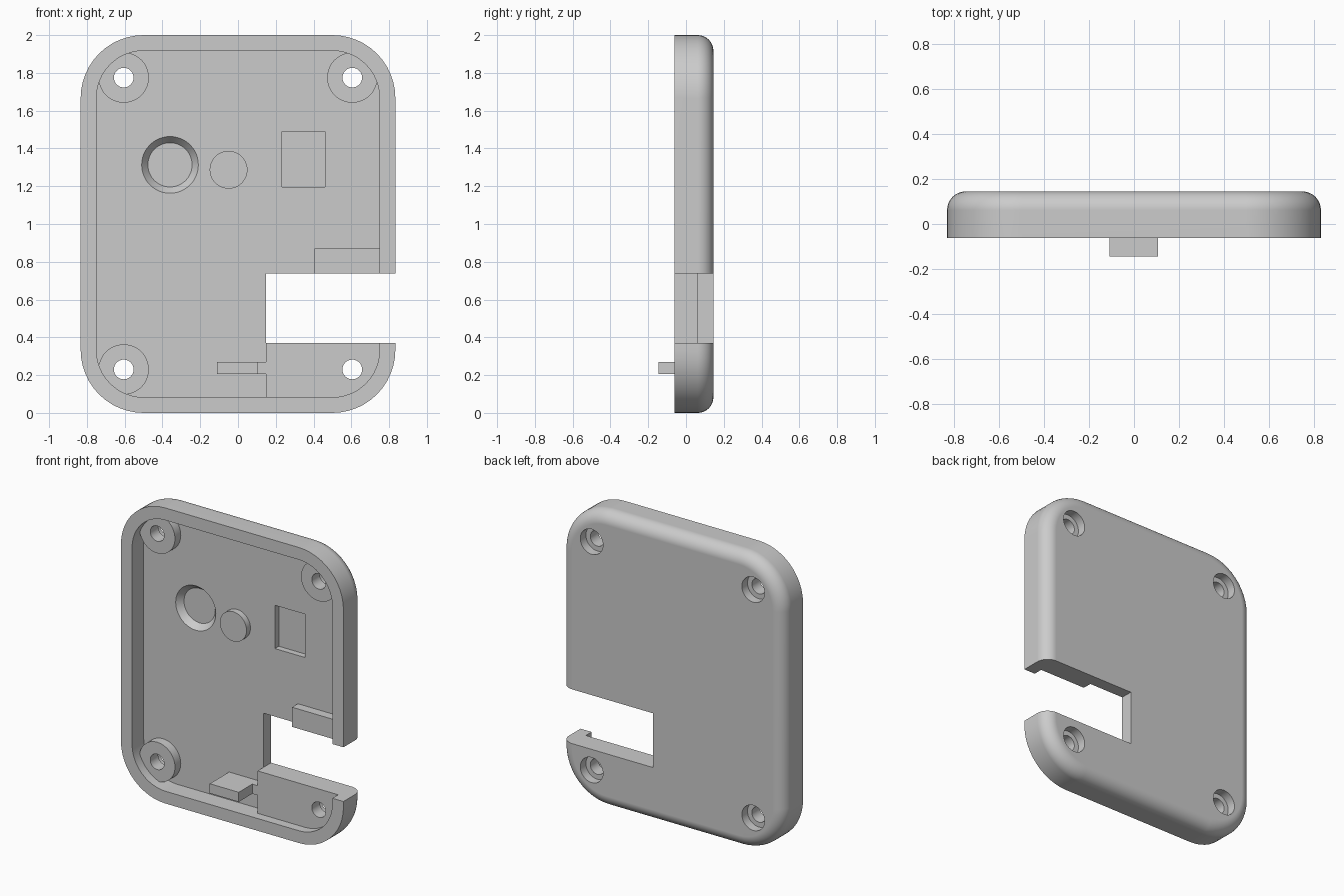
import bpy, bmesh
from math import sin, cos, pi
from mathutils import Matrix, Vector

cube = bpy.data.objects.get("Cube")
if cube:
    bpy.data.objects.remove(cube, do_unlink=True)

# Main dimensions
HALF_W, HALF_H, CORNER, WALL = 0.833, 1.0, 0.333, 0.083
FRONT, FLOOR, BACK = -0.062, 0.062, 0.145
BOSS_TOP = 0.0
SCREW_X, SCREW_LOW, SCREW_HIGH = 0.605, 0.23, 1.775

grey = bpy.data.materials.new("plain_grey")
grey.use_nodes = True
grey.diffuse_color = (0.6, 0.6, 0.6, 1)
grey.node_tree.nodes["Principled BSDF"].inputs["Base Color"].default_value = (0.6, 0.6, 0.6, 1)


def finish(bm, name):
    bmesh.ops.recalc_face_normals(bm, faces=bm.faces)
    mesh = bpy.data.meshes.new(name)
    bm.to_mesh(mesh)
    bm.free()
    obj = bpy.data.objects.new(name, mesh)
    bpy.context.collection.objects.link(obj)
    return obj


def box(name, x0, x1, y0, y1, z0, z1):
    bm = bmesh.new()
    bmesh.ops.create_cube(bm, size=1)
    bmesh.ops.scale(bm, vec=(x1 - x0, y1 - y0, z1 - z0), verts=bm.verts)
    bmesh.ops.translate(bm, vec=((x0 + x1) / 2, (y0 + y1) / 2, (z0 + z1) / 2), verts=bm.verts)
    return finish(bm, name)


def cylinder(name, x, z, y0, y1, r0, r1=None):
    """Round part along y, radius r0 at y0 and r1 at y1."""
    bm = bmesh.new()
    place = Matrix.Translation((x, (y0 + y1) / 2, z)) @ Matrix.Rotation(-pi / 2, 4, 'X')
    bmesh.ops.create_cone(bm, cap_ends=True, segments=48, radius1=r0,
                          radius2=r0 if r1 is None else r1, depth=y1 - y0, matrix=place)
    return finish(bm, name)


def loft(name, rings, steps=12):
    """Skin rounded rectangles given as (inset, y), capped at both ends."""
    bm = bmesh.new()
    loops = []
    for inset, y in rings:
        loop = []
        for quarter, (sx, sz) in enumerate([(1, 1), (-1, 1), (-1, -1), (1, -1)]):
            for i in range(steps + 1):
                a = (quarter + i / steps) * pi / 2
                r = CORNER - inset
                loop.append(bm.verts.new((sx * (HALF_W - CORNER) + r * cos(a), y,
                                          HALF_H + sz * (HALF_H - CORNER) + r * sin(a))))
        loops.append(loop)
    for a, b in zip(loops, loops[1:]):
        for i in range(len(a)):
            j = (i + 1) % len(a)
            bm.faces.new((a[i], a[j], b[j], b[i]))
    bm.faces.new(loops[0])
    bm.faces.new(loops[-1])
    return finish(bm, name)


def combine(target, tool, operation):
    """Apply a boolean and remove the helper."""
    tool.hide_render = True
    mod = target.modifiers.new(operation, 'BOOLEAN')
    mod.operation, mod.object, mod.solver = operation, tool, 'EXACT'
    graph = bpy.context.evaluated_depsgraph_get()
    mesh = bpy.data.meshes.new_from_object(target.evaluated_get(graph))
    target.modifiers.clear()
    target.data = mesh
    bpy.data.objects.remove(tool, do_unlink=True)


# Open tray with a rounded back edge
fillet = [(WALL * (1 - cos(t * pi / 20)), FLOOR + (BACK - FLOOR) * sin(t * pi / 20))
          for t in range(11)]
shell = loft("case_shell", [(WALL, FLOOR), (WALL, FRONT), (0, FRONT)] + fillet)

# Raised corner plate beside the notch
plate = loft("corner_plate", [(0.05, BOSS_TOP), (0.05, 0.09)])
combine(plate, box("plate_limit", 0.147, 1, -1, 1, -1, 0.4), 'INTERSECT')

# Parts that stand on the floor
additions = [
    plate,
    box("plate_link", 0.09, 0.2, BOSS_TOP, 0.08, 0.205, 0.27),
    box("latch_tab", -0.11, 0.107, -BACK, 0.08, 0.205, 0.27),
    box("notch_ledge", 0.405, 0.79, BOSS_TOP, 0.08, 0.7, 0.87),
    cylinder("button_pad", -0.05, 1.287, 0.02, 0.08, 0.1),
]
for x, z in [(-SCREW_X, SCREW_LOW), (-SCREW_X, SCREW_HIGH), (SCREW_X, SCREW_HIGH)]:
    additions.append(cylinder("screw_boss", x, z, BOSS_TOP, 0.09, 0.133))
for part in additions:
    combine(shell, part, 'UNION')

# Side notch, floor pockets and counterbored screw holes
cuts = [
    box("side_notch", 0.147, 1, -0.3, 0.3, 0.37, 0.737),
    box("square_pocket", 0.233, 0.46, 0, 0.104, 1.197, 1.49),
    cylinder("round_pocket", -0.36, 1.313, 0.052, 0.104, 0.158, 0.117),
]
for x in (-SCREW_X, SCREW_X):
    for z in (SCREW_LOW, SCREW_HIGH):
        cuts.append(cylinder("screw_hole", x, z, -0.3, 0.3, 0.052))
        cuts.append(cylinder("counterbore", x, z, 0.085, 0.3, 0.085))
for part in cuts:
    combine(shell, part, 'DIFFERENCE')

# Colour and shading
shell.data.materials.clear()
shell.data.materials.append(grey)
for face in shell.data.polygons:
    face.material_index = 0
bpy.ops.object.select_all(action='DESELECT')
shell.select_set(True)
bpy.context.view_layer.objects.active = shell
bpy.ops.object.shade_smooth_by_angle(angle=pi / 6)
weighted = shell.modifiers.new("even_shading", 'WEIGHTED_NORMAL')
weighted.keep_sharp = True
